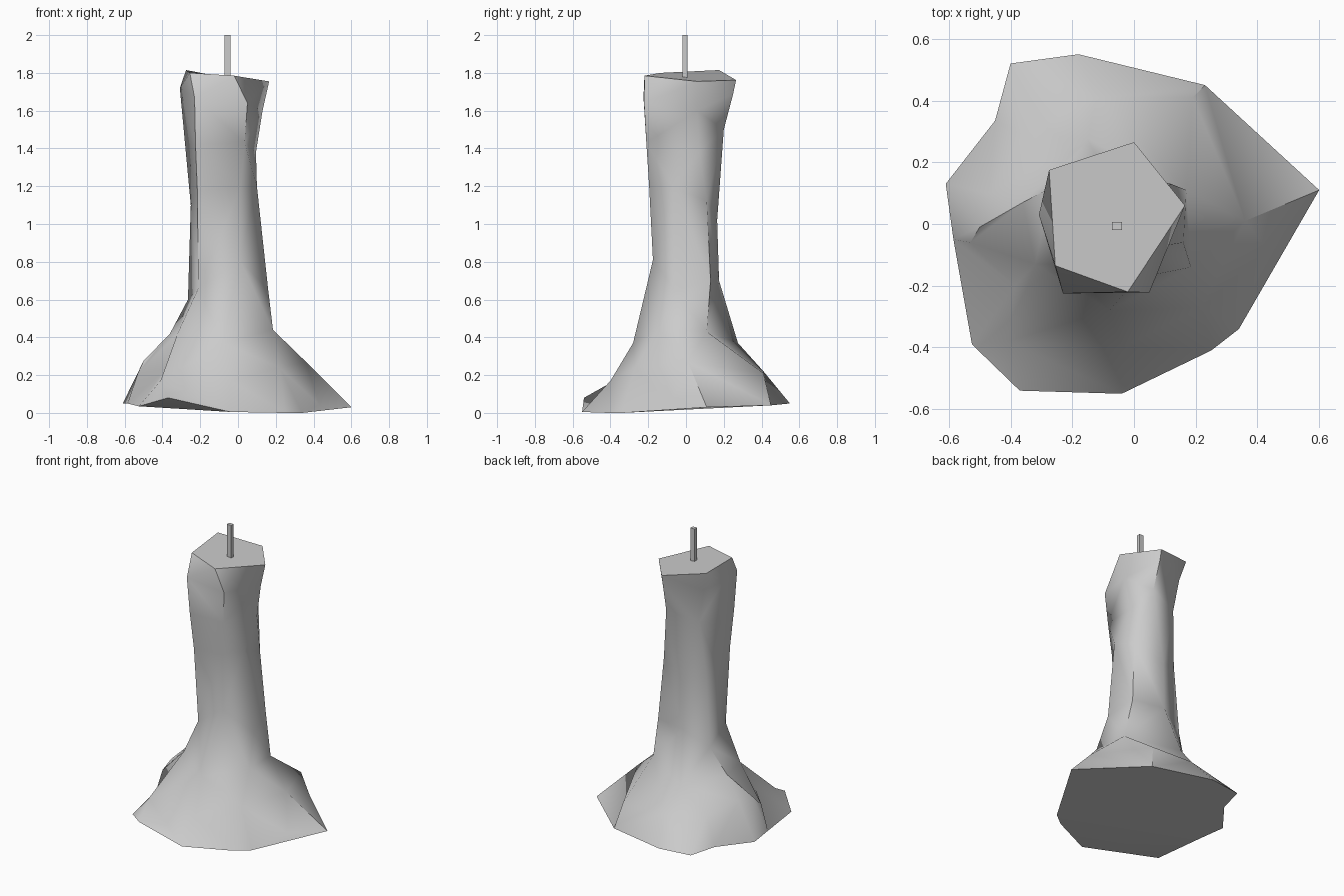
import bpy, bmesh, math

if "Cube" in bpy.data.objects:
    bpy.data.objects.remove(bpy.data.objects["Cube"])

wax = bpy.data.materials.new("grey_wax")
wax.diffuse_color = (0.6, 0.6, 0.6, 1)
wax.use_nodes = True
wax.node_tree.nodes["Principled BSDF"].inputs["Base Color"].default_value = wax.diffuse_color

CX = -0.06  # axis of the leaning column

# Irregular cross-sections of the melted candle, from base to rim
base = [(.60, .11, .03), (.23, .45, .04), (-.18, .55, .05), (-.40, .52, .05),
        (-.45, .335, .05), (-.61, .13, .05), (-.585, -.05, .05), (-.525, -.39, .035),
        (-.37, -.54, .08), (-.04, -.55, .005), (.25, -.41, 0), (.34, -.34, 0), (.43, -.08, .043)]
ears = (8, 12)  # base corners lifted above the underside
skirt = [(.36, .01, .27), (.19, .41, .21), (-.12, .41, .22), (-.36, .29, .22),
         (-.47, .10, .28), (-.50, -.01, .275), (-.53, -.06, .21), (-.385, -.20, .23),
         (-.41, -.38, .17), (-.04, -.40, .17), (.22, -.27, .24)]
shoulder = [(.185, -.14, .44), (.17, .11, .43), (-.15, .275, .37),
            (-.36, .07, .42), (-.32, -.13, .42), (-.08, -.28, .37)]
neck = [(.16, -.06, .65), (.12, .13, .70), (-.10, .175, .70),
        (-.265, .12, .60), (-.21, -.13, .66), (.01, -.175, .81)]
waist = [(.10, -.07, 1.20), (.09, .11, 1.12), (-.10, .165, 1.02),
         (-.23, .11, 1.08), (-.25, .02, 1.10), (-.215, -.17, 1.17), (.015, -.195, 1.20)]
chest = [(.095, .07, 1.38), (.01, .20, 1.50), (-.20, .14, 1.45),
         (-.28, .02, 1.42), (-.225, -.20, 1.42), (.035, -.21, 1.43)]
collar = [(.13, .06, 1.60), (0, .25, 1.69), (-.24, .15, 1.68),
          (-.308, .03, 1.72), (-.23, -.225, 1.67), (.05, -.222, 1.64)]
rim = [(.165, .06, 1.755), (0, .265, 1.762), (-.275, .175, 1.815),
       (-.255, -.135, 1.80), (-.02, -.22, 1.785)]


def angle(v):
    return math.atan2(v.co.y, v.co.x - CX) % math.tau


def stitch(bm, a, b):
    """Join two loops of different counts with triangles, going round by angle."""
    aa = [angle(v) for v in a] + [angle(a[0]) + math.tau]
    ba = [angle(v) for v in b] + [angle(b[0]) + math.tau]
    i = j = 0
    while i < len(a) or j < len(b):
        p, q = a[i % len(a)], b[j % len(b)]
        if j == len(b) or (i < len(a) and aa[i + 1] <= ba[j + 1]):
            i += 1
            bm.faces.new((p, a[i % len(a)], q))
        else:
            j += 1
            bm.faces.new((p, b[j % len(b)], q))


def finish(name, bm):
    bmesh.ops.recalc_face_normals(bm, faces=bm.faces)
    me = bpy.data.meshes.new(name)
    bm.to_mesh(me)
    bm.free()
    me.materials.append(wax)
    ob = bpy.data.objects.new(name, me)
    bpy.context.collection.objects.link(ob)
    return ob


# Candle body
bm = bmesh.new()
loops = []
for ring in (base, skirt, shoulder, neck, waist, chest, collar, rim):
    loops.append(sorted([bm.verts.new(p) for p in ring], key=angle))
for lo, hi in zip(loops, loops[1:]):
    stitch(bm, lo, hi)

# Underside with its two folded corners, and the flat top
foot = loops[0]
for e in ears:
    bm.faces.new((foot[e - 1], foot[e], foot[(e + 1) % len(foot)]))
bm.faces.new([v for k, v in enumerate(foot) if k not in ears])
bm.faces.new(loops[-1])
body = finish("candle_body", bm)
bpy.ops.object.select_all(action='DESELECT')
body.select_set(True)
bpy.context.view_layer.objects.active = body
bpy.ops.object.shade_smooth_by_angle(angle=math.radians(58))

# Square wick
bm = bmesh.new()
bmesh.ops.create_cube(bm, size=1)
for v in bm.verts:
    v.co = (v.co.x * .032 - .055, v.co.y * .026 - .006, v.co.z * .24 + 1.88)
finish("wick", bm)
